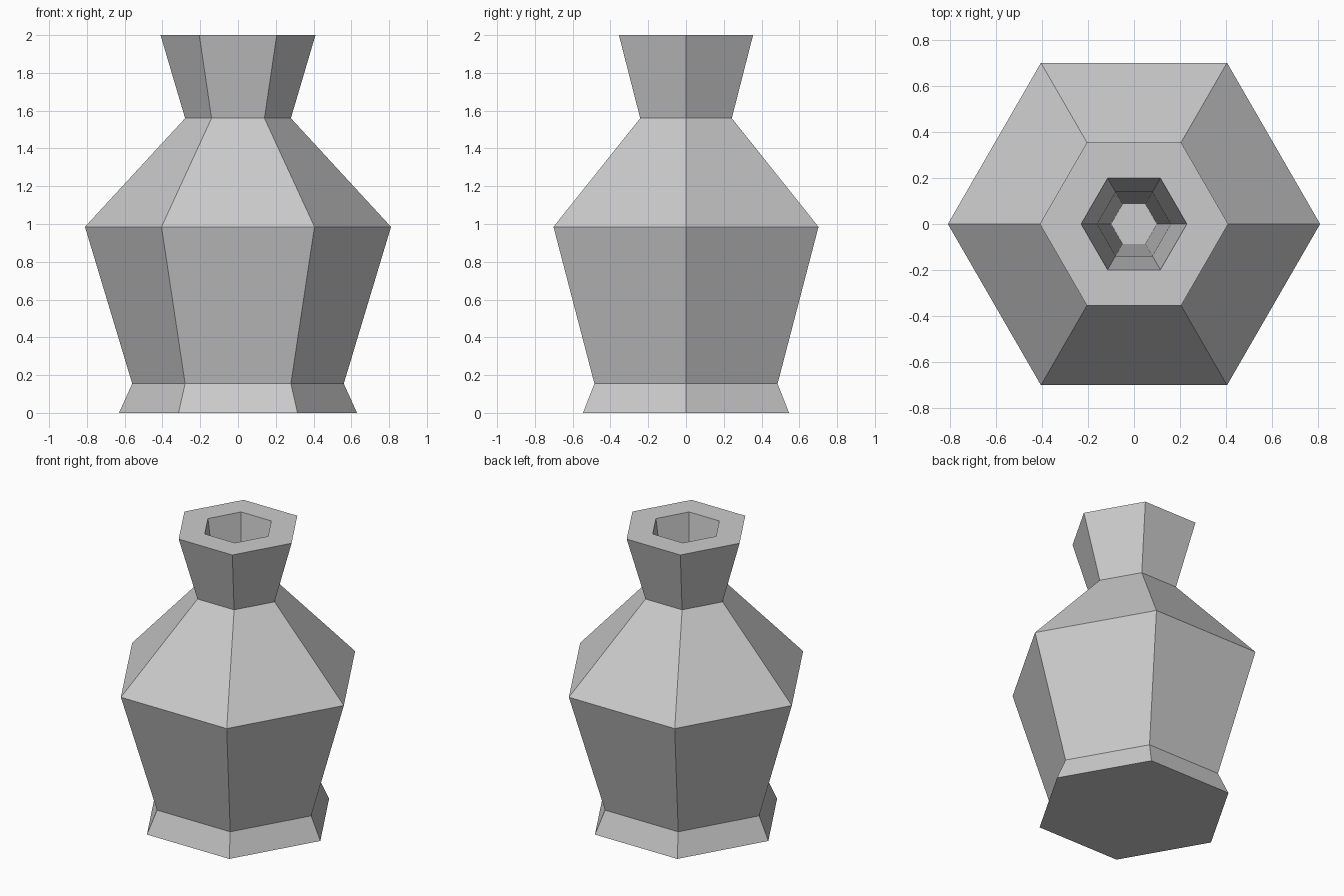
import bpy
import bmesh
import math

cube = bpy.data.objects.get("Cube")
if cube:
    bpy.data.objects.remove(cube, do_unlink=True)

SIDES = 6

# Plain grey clay
clay = bpy.data.materials.new("grey_clay")
clay.use_nodes = True
colour = (0.6, 0.6, 0.6, 1)
clay.diffuse_color = colour
clay.node_tree.nodes["Principled BSDF"].inputs["Base Color"].default_value = colour

# Profile as (corner radius, height): outside from foot to rim, then down the bore
profile = [
    (0.63, 0.0), (0.56, 0.155), (0.81, 0.985), (0.28, 1.56), (0.41, 2.0),
    (0.23, 2.0), (0.16, 1.5), (0.10, 0.02),
]


def add_ring(bm, radius, height):
    step = math.tau / SIDES
    return [bm.verts.new((radius * math.cos(i * step), radius * math.sin(i * step), height))
            for i in range(SIDES)]


# Vase body: hexagonal rings joined by flat panels
bm = bmesh.new()
rings = [add_ring(bm, r, z) for r, z in profile]
for lower, upper in zip(rings, rings[1:]):
    for i in range(SIDES):
        j = (i + 1) % SIDES
        bm.faces.new((lower[i], lower[j], upper[j], upper[i]))

# Underside and the floor of the bore
bm.faces.new(rings[0][::-1])
bm.faces.new(rings[-1])
bmesh.ops.recalc_face_normals(bm, faces=bm.faces)

mesh = bpy.data.meshes.new("vase")
bm.to_mesh(mesh)
bm.free()
mesh.materials.append(clay)
vase = bpy.data.objects.new("vase", mesh)
bpy.context.collection.objects.link(vase)
